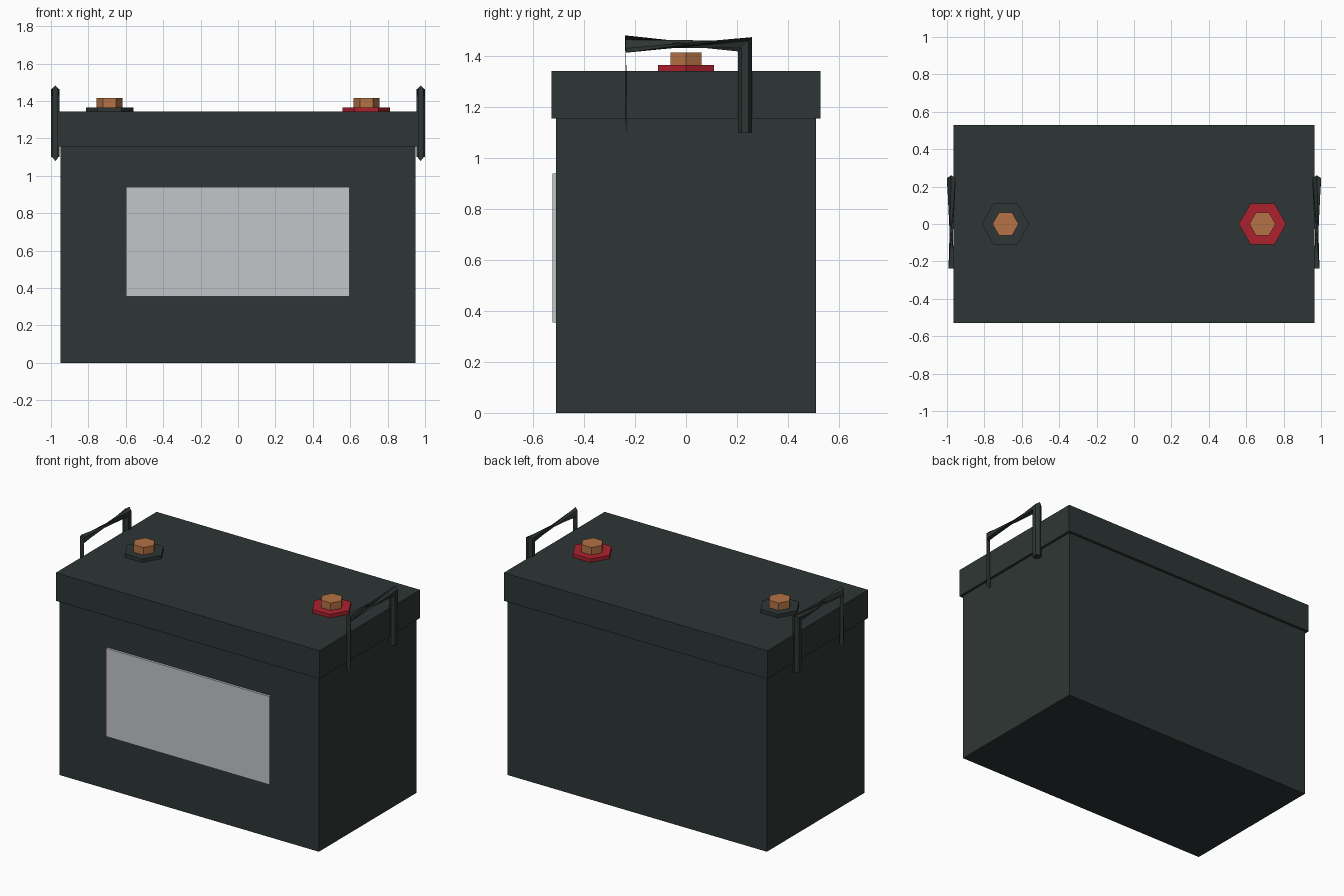
import bpy
import bmesh
from math import cos, sin, radians
from mathutils import Vector

cube = bpy.data.objects.get("Cube")
if cube:
    bpy.data.objects.remove(cube, do_unlink=True)


def material(name, rgb):
    mat = bpy.data.materials.new(name)
    mat.use_nodes = True
    mat.diffuse_color = (*rgb, 1)
    mat.node_tree.nodes["Principled BSDF"].inputs["Base Color"].default_value = (*rgb, 1)
    return mat


dark = material("dark plastic", (0.027, 0.037, 0.035))
grey = material("label grey", (0.55, 0.555, 0.58))
red = material("terminal red", (0.42, 0.015, 0.027))
copper = material("copper", (0.46, 0.17, 0.061))


def finish(name, bm, mat):
    bmesh.ops.recalc_face_normals(bm, faces=bm.faces)
    mesh = bpy.data.meshes.new(name)
    bm.to_mesh(mesh)
    bm.free()
    mesh.materials.append(mat)
    obj = bpy.data.objects.new(name, mesh)
    bpy.context.collection.objects.link(obj)
    return obj


def box(name, low, high, mat):
    low, high = Vector(low), Vector(high)
    bm = bmesh.new()
    bmesh.ops.create_cube(bm, size=1)
    bmesh.ops.scale(bm, vec=high - low, verts=bm.verts)
    bmesh.ops.translate(bm, vec=(low + high) / 2, verts=bm.verts)
    return finish(name, bm, mat)


def loft(name, rings, mat):
    """Skin a row of equal rings and cap both ends."""
    bm = bmesh.new()
    loops = [[bm.verts.new(p) for p in ring] for ring in rings]
    n = len(loops[0])
    for a, b in zip(loops, loops[1:]):
        for i in range(n):
            j = (i + 1) % n
            bm.faces.new((a[i], a[j], b[j], b[i]))
    bm.faces.new(loops[0])
    bm.faces.new(loops[-1])
    return finish(name, bm, mat)


HEX = [(cos(radians(60 * i)), sin(radians(60 * i))) for i in range(6)]


def hex_prism(name, x, radius, z0, z1, mat):
    rings = [[(x + radius * c, radius * s, z) for c, s in HEX] for z in (z0, z1)]
    return loft(name, rings, mat)


# Case, lid and front label
box("case", (-0.95, -0.51, 0), (0.95, 0.51, 1.17), dark)
box("lid", (-0.966, -0.528, 1.157), (0.966, 0.528, 1.343), dark)
box("front_label", (-0.6, -0.525, 0.355), (0.597, -0.505, 0.94), grey)

# Hexagonal terminals, one at each end
for side, sign, base in (("left", 1, red), ("right", -1, dark)):
    hex_prism(side + "_terminal_base", sign * 0.687, 0.127, 1.335, 1.366, base)
    hex_prism(side + "_terminal_bolt", sign * 0.687, 0.07, 1.36, 1.415, copper)

# Carry handles: full back leg, twisted grip, flattened front leg
for side, sign in (("left", 1), ("right", -1)):
    def ring(y, z, width, depth, height):
        return [(sign * (0.977 + width * s), y + depth * c, z + height * c)
                for c, s in HEX]

    rings = [
        ring(0.232, 1.1, 0.0265, 0.028, 0),
        ring(0.232, 1.448, 0.0265, 0.028, 0.028),
        ring(-0.237, 1.449, -0.017, 0.002, -0.034),
        ring(-0.235, 1.11, -0.017, 0.002, -0.03),
    ]
    loft(side + "_handle", rings, dark)
